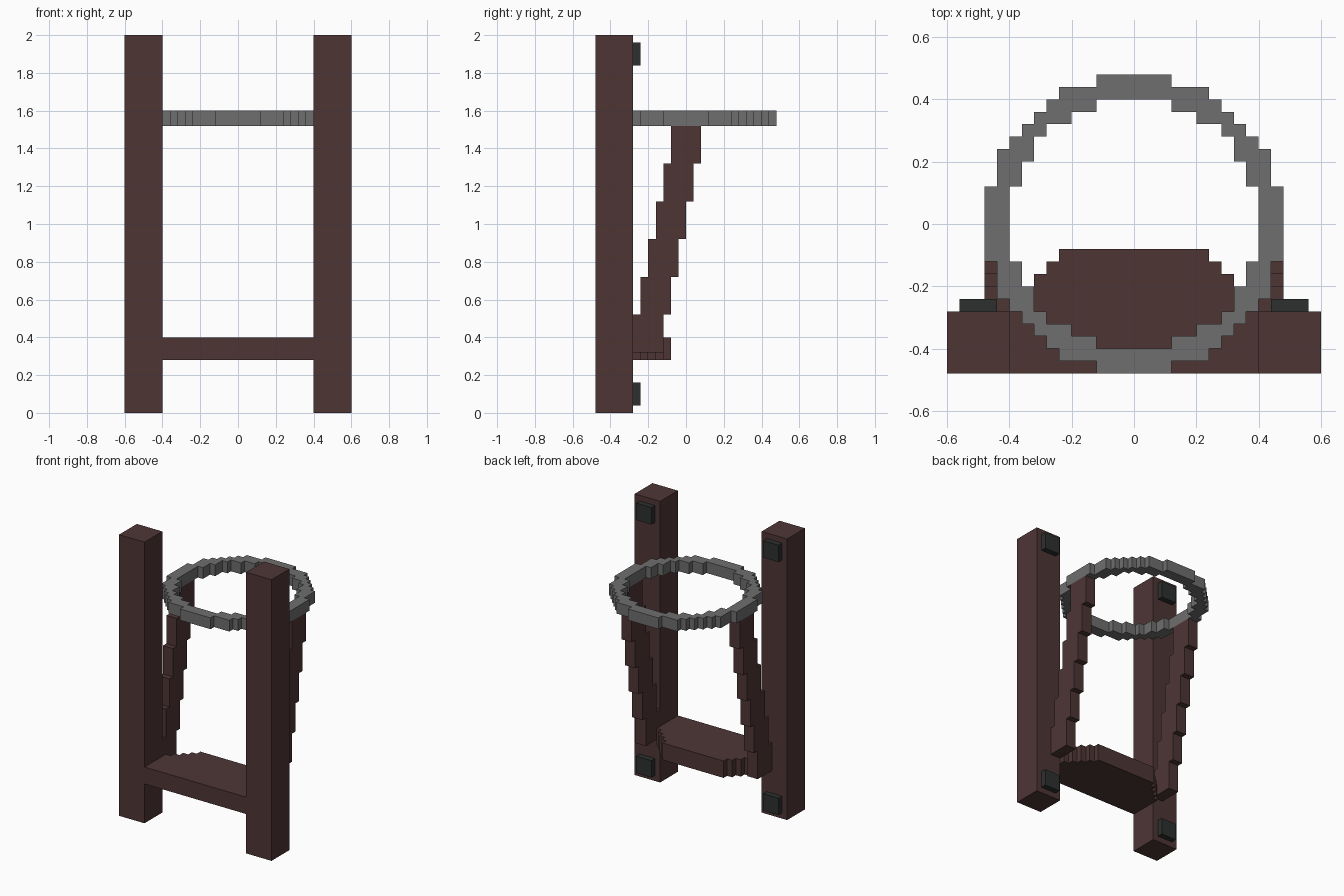
import bpy, bmesh
from mathutils import Vector

if "Cube" in bpy.data.objects:
    bpy.data.objects.remove(bpy.data.objects["Cube"])


def material(name, rgb):
    m = bpy.data.materials.new(name)
    lin = [c / 12.92 if c <= 0.04045 else ((c + 0.055) / 1.055) ** 2.4
           for c in (v / 255 for v in rgb)]
    m.diffuse_color = (*lin, 1)
    m.use_nodes = True
    m.node_tree.nodes["Principled BSDF"].inputs["Base Color"].default_value = m.diffuse_color
    return m


WOOD = material("dark brown wood", (78, 53, 53))
METAL = material("grey metal", (110, 110, 110))
RUBBER = material("black pad", (44, 48, 47))


def prism(name, loops, direction, mat, mirror=False):
    """Fill closed outlines (extra loops become holes) and extrude them."""
    bm = bmesh.new()
    edges = []
    for loop in loops:
        vs = [bm.verts.new(p) for p in loop]
        edges += [bm.edges.new((vs[i - 1], vs[i])) for i in range(len(vs))]
    d = Vector(direction)
    res = bmesh.ops.triangle_fill(bm, edges=edges, use_dissolve=False,
                                  normal=d.normalized())
    faces = [f for f in res["geom"] if isinstance(f, bmesh.types.BMFace)]
    ext = bmesh.ops.extrude_face_region(bm, geom=faces, use_keep_orig=True)
    top = [v for v in ext["geom"] if isinstance(v, bmesh.types.BMVert)]
    bmesh.ops.translate(bm, verts=top, vec=d)
    bmesh.ops.recalc_face_normals(bm, faces=bm.faces)
    me = bpy.data.meshes.new(name)
    bm.to_mesh(me)
    bm.free()
    me.materials.append(mat)
    ob = bpy.data.objects.new(name, me)
    bpy.context.collection.objects.link(ob)
    if mirror:
        ob.modifiers.new("mirror", 'MIRROR').use_mirror_merge = False
    return ob


def box(name, x, y, z, mat):
    outline = [(x[0], y[0], z[0]), (x[1], y[0], z[0]),
               (x[1], y[1], z[0]), (x[0], y[1], z[0])]
    return prism(name, [outline], (0, 0, z[1] - z[0]), mat, mirror=True)


def staircase(corners):
    """Join outward corners with right-angled steps."""
    pts = [corners[0]]
    for (x0, y0), (x1, y1) in zip(corners, corners[1:]):
        pts += [(x0, y1), (x1, y1)]
    return pts


def stepped_circle(corners, z):
    quarter = staircase(corners)
    loop = []
    for sx, sy in ((1, 1), (1, -1), (-1, -1), (-1, 1)):
        q = quarter if sx == sy else quarter[::-1]
        loop += [(sx * x, sy * y, z) for x, y in q]
    return loop


# Upright posts and the dark pads on their backs
box("post", (0.4, 0.6), (-0.48, -0.28), (0, 2), WOOD)
box("lower_pad", (0.44, 0.56), (-0.28, -0.24), (0.04, 0.16), RUBBER)
box("upper_pad", (0.44, 0.56), (-0.28, -0.24), (1.84, 1.96), RUBBER)

# Stepped metal hoop
outer = [(.12, .48), (.24, .44), (.28, .40), (.32, .36),
         (.36, .32), (.40, .28), (.44, .24), (.48, .12)]
inner = [(.12, .40), (.20, .36), (.28, .32), (.32, .28), (.36, .20), (.40, .12)]
prism("hoop", [stepped_circle(outer, 1.52), stepped_circle(inner, 1.52)],
      (0, 0, 0.08), METAL)

# Shelf between the posts with stepped back corners
side = staircase([(.24, -.08), (.28, -.12), (.32, -.16), (.36, -.20), (.40, -.24)])
side.append((.40, -.48))
shelf = [(x, y, 0.28) for x, y in side] + [(-x, y, 0.28) for x, y in side[::-1]]
prism("shelf", [shelf], (0, 0, 0.12), WOOD)

# Leaning stepped struts that carry the hoop
front, back = [], []
for i in range(6):
    y = -0.28 + 0.04 * i
    z0, z1 = (0.32 if i == 0 else 0.32 + 0.2 * i), 0.52 + 0.2 * i
    front += [(0.40, y, z0), (0.40, y, z1)]
    back += [(0.40, y + 0.16, z0), (0.40, y + 0.16, z1)]
prism("strut", [front + back[::-1]], (0.08, 0, 0), WOOD, mirror=True)
